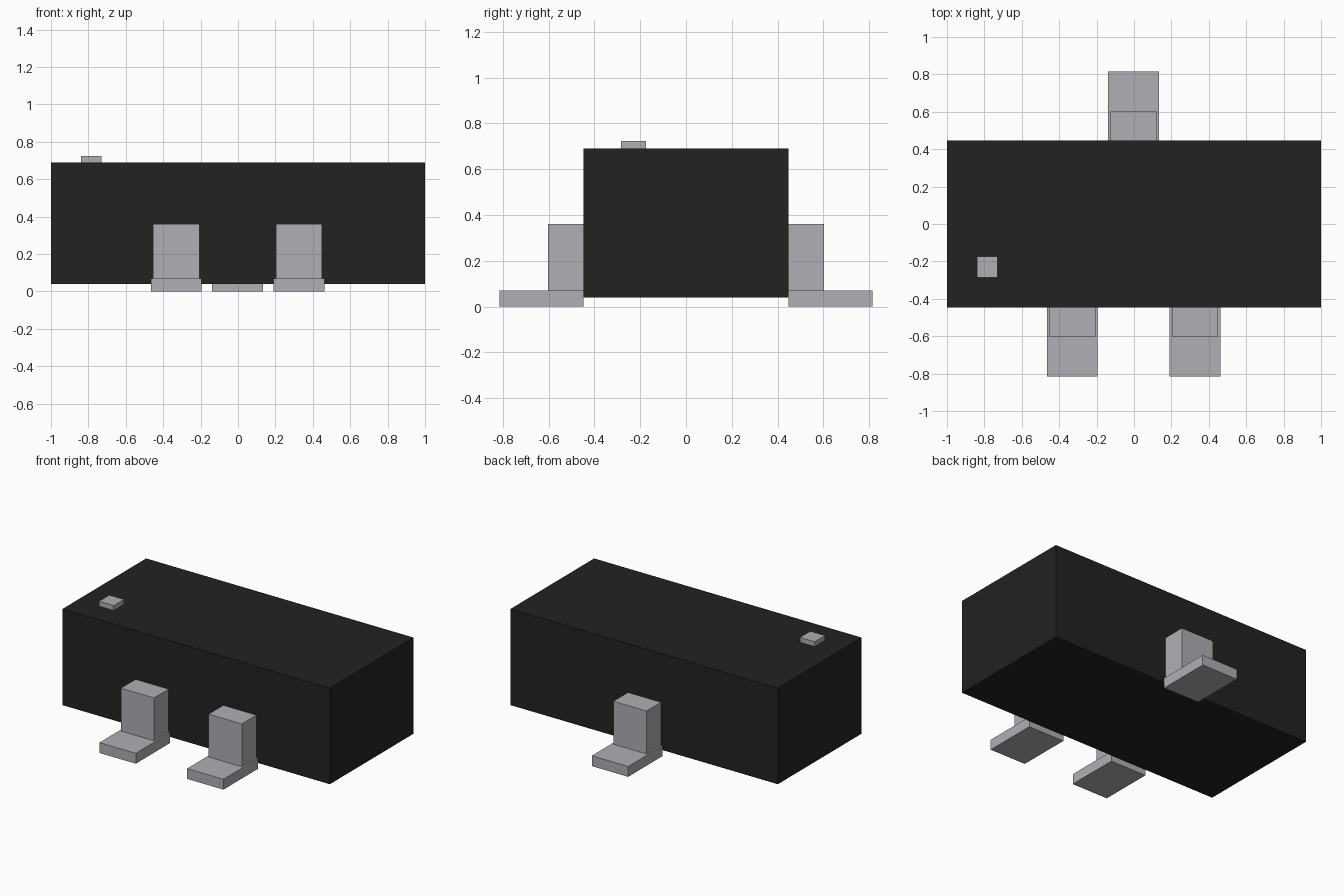
import bpy

cube = bpy.data.objects.get("Cube")
if cube:
    bpy.data.objects.remove(cube, do_unlink=True)


def make_material(name, rgb):
    mat = bpy.data.materials.new(name)
    mat.use_nodes = True
    colour = (*rgb, 1.0)
    mat.diffuse_color = colour
    mat.node_tree.nodes["Principled BSDF"].inputs["Base Color"].default_value = colour
    return mat


def box(name, low, high, mat):
    """Axis-aligned block between two corners."""
    centre = [(a + b) / 2 for a, b in zip(low, high)]
    bpy.ops.mesh.primitive_cube_add(size=1, location=centre)
    obj = bpy.context.object
    obj.name = name
    obj.scale = [abs(b - a) for a, b in zip(low, high)]
    bpy.ops.object.transform_apply(location=False, rotation=False, scale=True)
    obj.data.materials.append(mat)
    return obj


black = make_material("black plastic", (0.016, 0.016, 0.016))
metal = make_material("grey metal", (0.43, 0.43, 0.46))

BODY_Y = 0.447
BODY_TOP = 0.69

# Main housing and the corner marker on top
box("body", (-1, -BODY_Y, 0.04), (1, BODY_Y, BODY_TOP), black)
box("corner_marker", (-0.84, -0.285, BODY_TOP), (-0.73, -0.175, 0.723), metal)


def leg(name, x, side):
    """L-shaped leg: a flat foot and a narrower upright against the body."""
    inner = side * BODY_Y
    box(name + "_foot", (x - 0.136, inner, 0), (x + 0.136, side * 0.815, 0.07), metal)
    box(name + "_upright", (x - 0.124, inner, 0.07), (x + 0.124, side * 0.602, 0.36), metal)


# Two legs at the front, one at the back
leg("front_right_leg", -0.33, -1)
leg("front_left_leg", 0.326, -1)
leg("back_leg", -0.002, 1)
